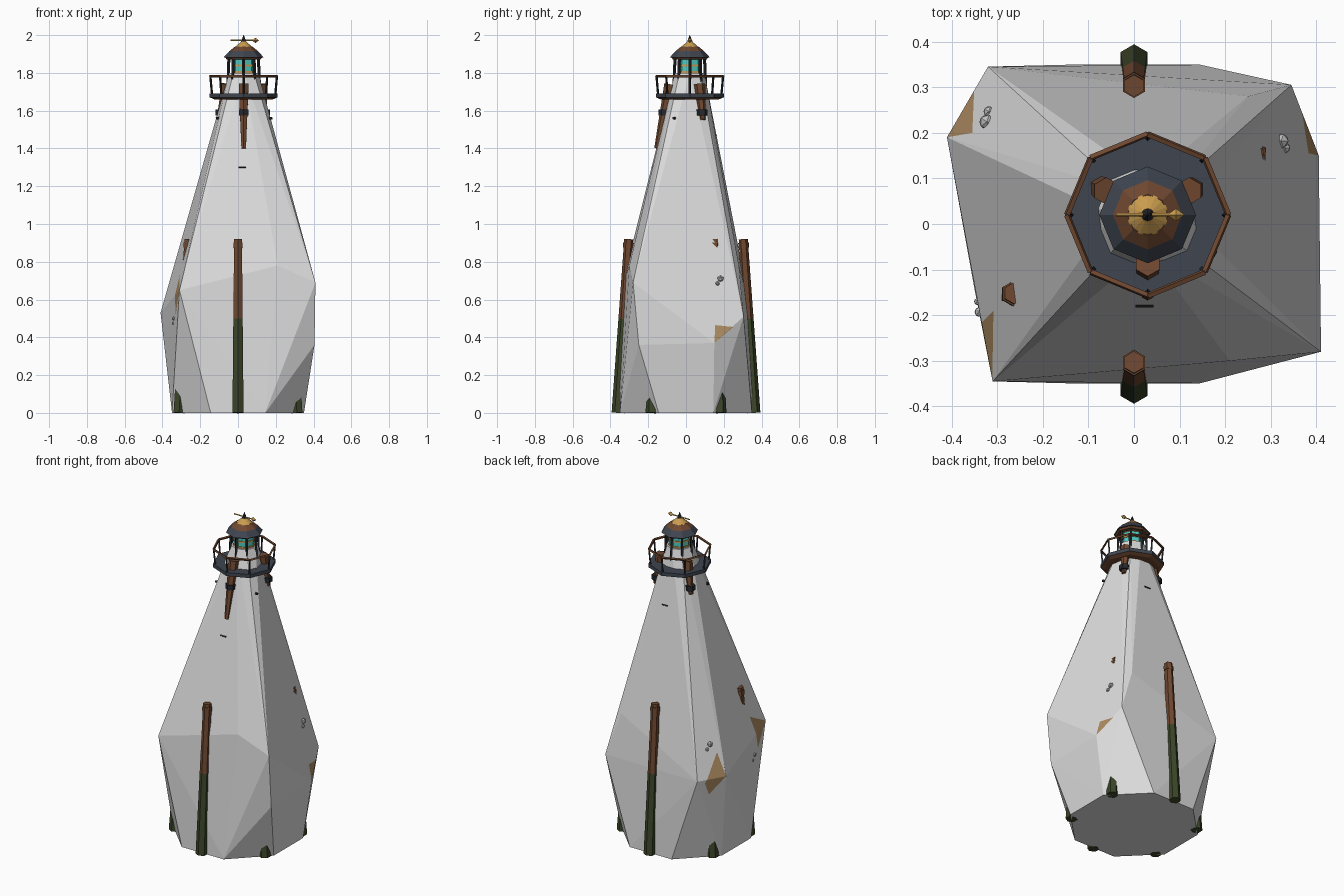
import bpy, bmesh
from math import sin, cos, radians
from mathutils import Vector
from mathutils.bvhtree import BVHTree

old = bpy.data.objects.get("Cube")
if old:
    bpy.data.objects.remove(old)


def material(name, *rgb):
    m = bpy.data.materials.new(name)
    m.use_nodes = True
    m.diffuse_color = (*rgb, 1)
    m.node_tree.nodes["Principled BSDF"].inputs["Base Color"].default_value = (*rgb, 1)
    return m


WHITE = material("whitewash", .72, .72, .72)
OCHRE = material("bare_ochre", .42, .26, .12)
SLATE = material("slate_blue", .05, .06, .08)
IRON = material("black_iron", .02, .022, .028)
RUST = material("rust_brown", .16, .065, .03)
GREEN = material("algae_green", .045, .06, .022)
GOLD = material("brass", .6, .34, .08)
TEAL = material("lens_teal", .08, .6, .55)
STONE = material("grey_stone", .5, .5, .5)

CX, CY = .03, .02          # the tower head sits off centre


def finish(bm, name, *mats):
    me = bpy.data.meshes.new(name)
    bm.to_mesh(me)
    bm.free()
    for m in mats:
        me.materials.append(m)
    ob = bpy.data.objects.new(name, me)
    bpy.context.scene.collection.objects.link(ob)
    return ob


def prism(name, p0, p1, r0, r1, sides, *mats, split=None):
    """Tapered bar between two points; split paints faces above a height."""
    p0, p1 = Vector(p0), Vector(p1)
    axis = p1 - p0
    bm = bmesh.new()
    bmesh.ops.create_cone(bm, cap_ends=True, segments=sides, radius1=r0,
                          radius2=r1, depth=axis.length)
    mat = Vector((0, 0, 1)).rotation_difference(axis).to_matrix().to_4x4()
    mat.translation = (p0 + p1) / 2
    bm.transform(mat)
    if split:
        bmesh.ops.bisect_plane(bm, geom=bm.verts[:] + bm.edges[:] + bm.faces[:],
                               plane_co=(0, 0, split), plane_no=(0, 0, 1))
        for f in bm.faces:
            f.material_index = int(f.calc_center_median().z > split)
    return finish(bm, name, *mats)


def head(name, z0, z1, r0, r1, sides, mat):
    return prism(name, (CX, CY, z0), (CX, CY, z1), r0, r1, sides, mat)


def polar(deg, r, z, cx=CX, cy=CY):
    return Vector((cx + r * cos(radians(deg)), cy + r * sin(radians(deg)), z))


# Faceted tower: hull of an octagon foot, a few bulging corners and a small octagon top
points = [polar(45 * i + 22.5, .378, 0, 0, 0) for i in range(8)]
points += [polar(45 * i, .077, 1.8) for i in range(8)]
points += [(-.31, -.345, .65), (.21, -.3, .78), (.41, -.28, .69), (.405, -.25, .36),
           (.405, .15, .37), (.345, .305, .51), (.25, .28, .78),
           (-.32, .345, .53), (-.41, .19, .53)]
bm = bmesh.new()
for p in points:
    bm.verts.new(p)
hull = bmesh.ops.convex_hull(bm, input=bm.verts[:])
bmesh.ops.delete(bm, geom=[v for v in hull["geom_interior"]
                           if isinstance(v, bmesh.types.BMVert)], context='VERTS')
bmesh.ops.recalc_face_normals(bm, faces=bm.faces[:])
tree = BVHTree.FromBMesh(bm)


def surface(deg, z):
    """Point on the tower wall in a compass direction at a height."""
    d = Vector((cos(radians(deg)), sin(radians(deg)), 0))
    return tree.ray_cast(Vector((CX, CY, z)) + d * 2, -d)[0]


# Bare patches: cut outlines into the wall and recolour what lies inside
patches = [  # origin, tangent, outward, outline in (along tangent, height)
    ((-.41, .19), (.5, .87), (-.87, .5), [(0, .53), (.036, .67), (.13, .51), (.1, .43)]),
    ((0, 0), (0, 1), (1, 0), [(.15, .37), (.155, .465), (.25, .455)]),
    ((0, 0), (0, 1), (-1, 0), [(-.34, .65), (-.19, .73), (-.24, .52)]),
]
for origin, tangent, outward, outline in patches:
    o, t, n = (Vector((*v, 0)) for v in (origin, tangent, outward))
    corners = [o + t * s + Vector((0, 0, z)) for s, z in outline]
    mid = sum(corners, Vector()) / len(corners)
    planes = []
    for a, b in zip(corners, corners[1:] + corners[:1]):
        no = (b - a).cross(n).normalized()
        if (mid - a).dot(no) < 0:
            no = -no
        planes.append((a, no))
        bmesh.ops.bisect_plane(bm, geom=bm.verts[:] + bm.edges[:] + bm.faces[:],
                               plane_co=a, plane_no=no)
    for f in bm.faces:
        c = f.calc_center_median()
        if c.dot(n) > 0 and all((c - a).dot(no) > 0 for a, no in planes):
            f.material_index = 1
finish(bm, "tower", WHITE, OCHRE)

# Six leaning piles around the foot, green below and brown above
for i in range(6):
    a = 30 + 60 * i
    low, high = polar(a, .36, 0, 0, 0), polar(a, .303, .92, 0, 0)
    prism("pile", low, high, .034, .024, 6, GREEN, RUST, split=.5)
    prism("pile_band", low.lerp(high, .95), low.lerp(high, .98), .028, .028, 6, RUST)

# Braces running down from the gallery, with iron clamps
for a, z in ((-90, 1.4), (30, 1.55), (150, 1.55)):
    top, foot = polar(a, .105, 1.74), surface(a, z)
    prism("gallery_brace", foot, top, .014, .03, 6, RUST)
    mid = foot.lerp(top, (1.59 - z) / (1.74 - z))
    prism("brace_clamp", mid - Vector((0, 0, .015)), mid + Vector((0, 0, .015)),
          .03, .03, 6, IRON)

# Iron lugs and rungs on the wall
for a in (30, 150, 210, 330):
    p = surface(a, 1.56)
    prism("wall_lug", p, p + polar(a, .015, 0, 0, 0), .008, .008, 4, IRON)
for a, z in ((-92, 1.3), (88, 1.47)):
    p = surface(a, z)
    prism("wall_rung", p - Vector((.02, 0, 0)), p + Vector((.02, 0, 0)), .005, .005, 4, IRON)

# Small stone clusters
for a, z, r in ((29, .71, .018), (150, .72, .018), (210, .5, .012)):
    for k in range(2):
        bm = bmesh.new()
        bmesh.ops.create_icosphere(bm, subdivisions=1, radius=r * (1 - .3 * k))
        bmesh.ops.translate(bm, verts=bm.verts[:], vec=surface(a - 3 * k, z - .025 * k))
        finish(bm, "stone", STONE)

# Gallery deck and railing
head("deck_underside", 1.66, 1.67, .155, .178, 8, RUST)
head("gallery_deck", 1.67, 1.692, .18, .18, 8, SLATE)
for i in range(8):
    a = 45 * i
    prism("rail_post", polar(a, .168, 1.69), polar(a, .176, 1.78), .006, .006, 4, IRON)
    prism("hand_rail", polar(a, .177, 1.782), polar(a + 45, .177, 1.782), .007, .007, 4, RUST)
    prism("lantern_post", polar(a, .085, 1.69), polar(a, .078, 1.885), .008, .008, 4, IRON)

# Lens with brass bands
head("lens", 1.8, 1.885, .06, .06, 8, TEAL)
for z in (1.8, 1.835, 1.87):
    head("lens_band", z, z + .009, .065, .065, 8, GOLD)

# Lantern roof, finial and weather vane
head("eave_ring", 1.872, 1.884, .09, .1, 8, RUST)
head("roof_lower", 1.882, 1.915, .106, .076, 8, SLATE)
head("roof_upper", 1.915, 1.94, .076, .045, 8, RUST)
head("roof_cap", 1.938, 1.965, .045, .014, 16, GOLD)
head("finial", 1.96, 2, .016, .001, 8, IRON)
prism("vane_bar", (-.04, CY, 1.972), (.09, CY, 1.972), .004, .004, 4, GOLD)
prism("vane_tip_inner", (.075, CY, 1.972), (.092, CY, 1.972), .002, .014, 4, GOLD)
prism("vane_tip_outer", (.092, CY, 1.972), (.11, CY, 1.972), .014, .001, 4, GOLD)
